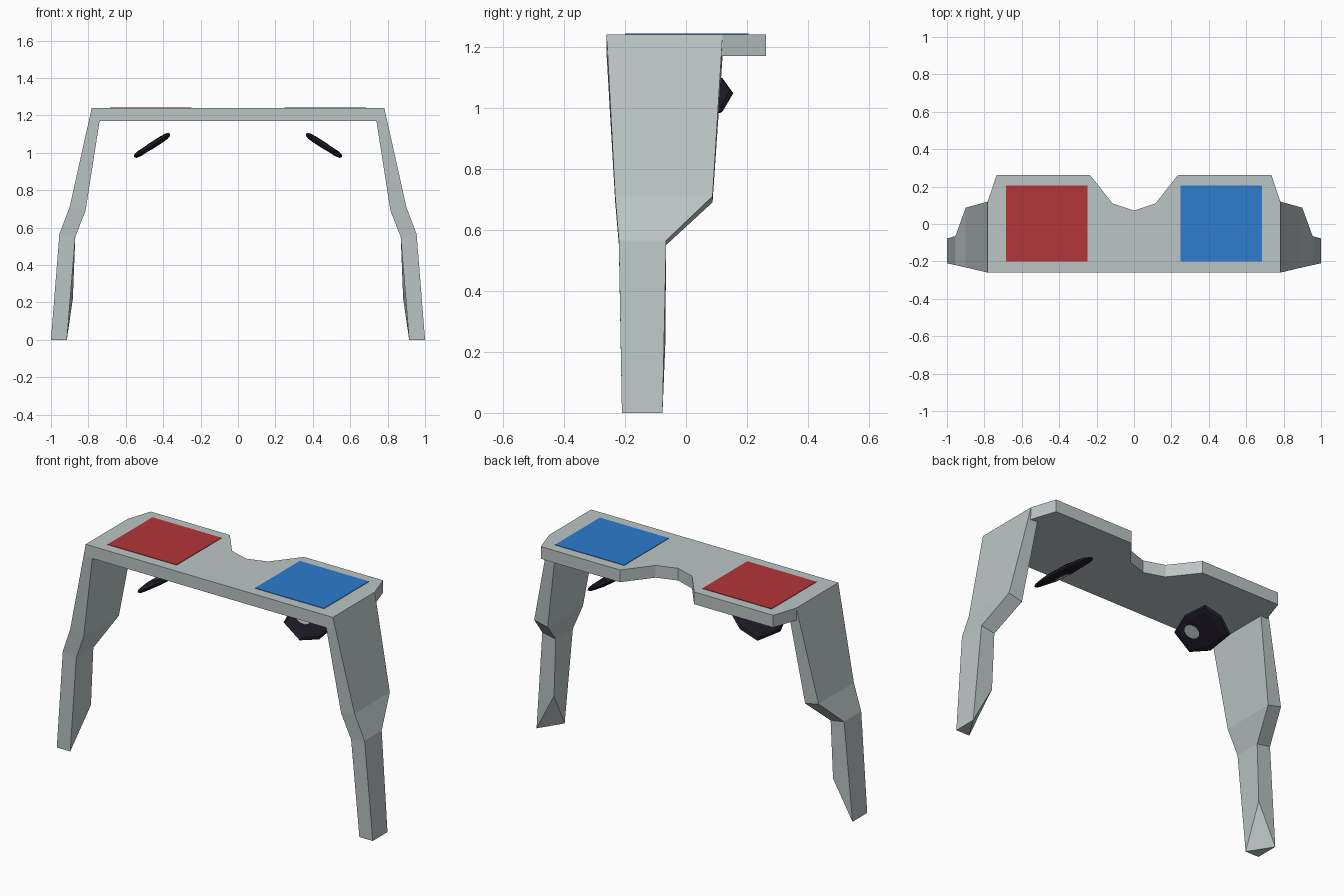
import bpy, bmesh
from mathutils import Matrix, Vector

cube = bpy.data.objects.get("Cube")
if cube:
    bpy.data.objects.remove(cube, do_unlink=True)


def material(name, rgb):
    m = bpy.data.materials.new(name)
    m.use_nodes = True
    m.diffuse_color = (*rgb, 1)
    m.node_tree.nodes["Principled BSDF"].inputs["Base Color"].default_value = (*rgb, 1)
    return m


grey = material("light grey", (0.50, 0.56, 0.56))
red = material("lens red", (0.45, 0.035, 0.042))
blue = material("lens blue", (0.026, 0.20, 0.62))
dark = material("dark rubber", (0.014, 0.012, 0.02))


def loft(name, rings, mat, foot=False):
    """Bridge closed rings of equal length and cap both ends."""
    bm = bmesh.new()
    loops = [[bm.verts.new(p) for p in ring] for ring in rings]
    for a, b in zip(loops, loops[1:]):
        for i in range(len(a)):
            j = (i + 1) % len(a)
            bm.faces.new((a[i], a[j], b[j], b[i]))
    bm.faces.new(loops[0])
    if foot:  # chamfered tip: split the last cap along its diagonal
        of, ob, ib, fi = loops[-1]
        bm.faces.new((of, ob, fi))
        bm.faces.new((ob, ib, fi))
    else:
        bm.faces.new(loops[-1])
    bmesh.ops.recalc_face_normals(bm, faces=bm.faces)
    mesh = bpy.data.meshes.new(name)
    bm.to_mesh(mesh)
    bm.free()
    mesh.materials.append(mat)
    obj = bpy.data.objects.new(name, mesh)
    bpy.context.collection.objects.link(obj)
    return obj


def prism(name, outline, z0, z1, mat):
    return loft(name, [[(x, y, z) for x, y in outline] for z in (z0, z1)], mat)


# Front frame: flat plate with a nose notch
half = [(0.782, -0.26), (0.782, 0.12), (0.735, 0.262), (0.235, 0.262), (0.115, 0.11)]
outline = half + [(0, 0.072)] + [(-x, y) for x, y in reversed(half)]
prism("front_frame", outline, 1.17, 1.24, grey)

# Temple sections: outer x, outer z, inner x, inner z, front y, back y
sections = [
    (0.782, 1.24, 0.74, 1.17, -0.26, 0.12),
    (0.90, 0.71, 0.815, 0.69, -0.232, 0.087),
    (0.955, 0.565, 0.87, 0.55, -0.22, -0.065),
]
# Nose pad outline in its own plane
pad = [(0.06, -0.165), (0.11, -0.03), (0.10, 0.12), (0.01, 0.155),
       (-0.10, 0.12), (-0.12, -0.06), (-0.07, -0.175)]

for side, s, lens in (("left", 1, blue), ("right", -1, red)):
    # Temple arm with a chamfered tip
    rings = [[(s * xo, f, zo), (s * xo, b, zo), (s * xi, b, zi), (s * xi, f, zi)]
             for xo, zo, xi, zi, f, b in sections]
    rings.append([(s, -0.21, 0), (s, -0.077, 0),
                  (s * 0.883, -0.068, 0.22), (s * 0.915, -0.21, 0)])
    loft(side + "_temple", rings, grey, foot=True)

    # Coloured lens panel
    x0, x1 = s * 0.248, s * 0.685
    prism(side + "_lens", [(x0, -0.2), (x1, -0.2), (x1, 0.205), (x0, 0.205)],
          1.238, 1.243, lens)

    # Tilted nose pad, with a small grey button set through it
    along = Vector((-s * 0.84, 0, 0.54))
    normal = Vector((s * 0.54, 0, 0.84))
    centre = Vector((s * 0.455, 0, 1.042))

    def place(u, v, w):
        return centre + along * u + Vector((0, v, 0)) + normal * w

    rings = [[place(u * k, v * k, w) for u, v in pad]
             for k, w in ((0.75, -0.016), (0.93, -0.011), (1, 0), (0.93, 0.011), (0.75, 0.016))]
    loft(side + "_nose_pad", rings, dark)

    bm = bmesh.new()
    bmesh.ops.create_cone(bm, cap_ends=True, segments=12, radius1=0.042, radius2=0.042, depth=0.036)
    turn = Matrix((along, Vector((0, 1, 0)), normal)).transposed().to_4x4()
    bm.transform(Matrix.Translation(place(0.02, -0.055, 0)) @ turn)
    bmesh.ops.recalc_face_normals(bm, faces=bm.faces)
    mesh = bpy.data.meshes.new(side + "_pad_button")
    bm.to_mesh(mesh)
    bm.free()
    mesh.materials.append(grey)
    bpy.context.collection.objects.link(bpy.data.objects.new(side + "_pad_button", mesh))
